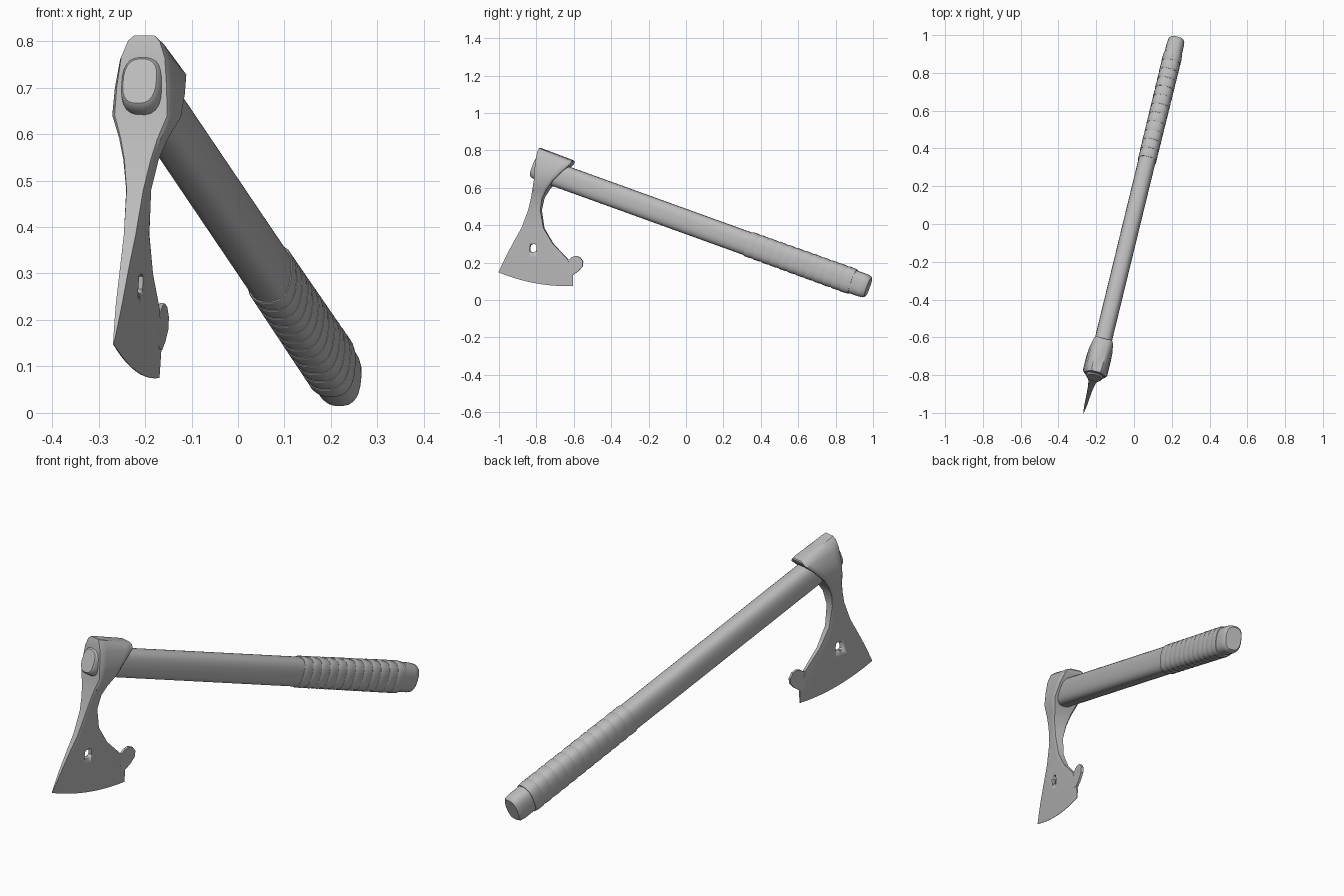
import bpy, bmesh, math
from mathutils import Matrix, Vector

cube = bpy.data.objects.get("Cube")
if cube:
    bpy.data.objects.remove(cube, do_unlink=True)

grey = bpy.data.materials.new("plain grey")
grey.use_nodes = True
grey.diffuse_color = (0.5, 0.5, 0.5, 1)
grey.node_tree.nodes["Principled BSDF"].inputs["Base Color"].default_value = (0.5, 0.5, 0.5, 1)

# Pose: the flat side plan of the axe is turned about the vertical
POSE = Matrix(((0.97, 0.25, 0.017, -0.02), (-0.2425, 1, 0, 0), (-0.017, 0, 1, 0), (0, 0, 0, 1)))
TILT = math.atan(0.361)
AXIS = Vector((0, math.cos(TILT), -math.sin(TILT)))
UP = Vector((0, math.sin(TILT), math.cos(TILT)))
MIDDLE = Vector((0, 0, 0.42))


def finish(name, bm, angle=35):
    bmesh.ops.recalc_face_normals(bm, faces=bm.faces)
    mesh = bpy.data.meshes.new(name)
    bm.to_mesh(mesh)
    bm.free()
    mesh.transform(POSE)
    mesh.materials.append(grey)
    obj = bpy.data.objects.new(name, mesh)
    bpy.context.collection.objects.link(obj)
    bpy.ops.object.select_all(action="DESELECT")
    obj.select_set(True)
    bpy.context.view_layer.objects.active = obj
    bpy.ops.object.shade_smooth_by_angle(angle=math.radians(angle))
    return obj


def loft(bm, loops):
    """Skin a list of closed point loops and cap both ends."""
    rings = [[bm.verts.new(p) for p in loop] for loop in loops]
    n = len(rings[0])
    for a, b in zip(rings, rings[1:]):
        for i in range(n):
            j = (i + 1) % n
            bm.faces.new((a[i], a[j], b[j], b[i]))
    bm.faces.new(rings[0])
    bm.faces.new(rings[-1])


def section(s, scale, sides=24, power=0.75):
    """Rounded rectangular cross-section at distance s along the handle."""
    loop = []
    for i in range(sides):
        a = math.tau * (i + 0.5) / sides
        c, d = math.cos(a), math.sin(a)
        u = math.copysign(abs(c) ** power, c) * 0.046 * scale
        v = math.copysign(abs(d) ** power, d) * 0.0635 * scale
        loop.append(MIDDLE + AXIS * s + UP * v + Vector((u, 0, 0)))
    return loop


def plate(bm, outline, half):
    """Flat plate from a side outline."""
    loft(bm, [[Vector((x, y, z)) for y, z in outline] for x in (-half, half)])


# Handle with chamfered ends
bm = bmesh.new()
loft(bm, [section(s, k) for s, k in
          ((-0.866, 0.8), (-0.858, 0.92), (-0.835, 1), (1.005, 1), (1.027, 0.95), (1.036, 0.82))])
finish("handle", bm)

# Grip wrapped in overlapping bands
bm = bmesh.new()
BANDS, STEP = 12, 0.0495
for i in range(BANDS):
    s = 0.356 + i * STEP
    k = 1.07 + 0.04 * i / BANDS
    loft(bm, [section(s, k - 0.03), section(s + 0.004, k), section(s + STEP * 0.6, k),
              section(s + STEP, k - 0.045)])
finish("grip_wrap", bm, 25)

# Head: rows of front point, back point, half thickness and downward sag
ROWS = (
    ((-0.78, 0.812), (-0.606, 0.746), 0.026, 0),
    ((-0.785, 0.80), (-0.604, 0.740), 0.040, 0),
    ((-0.79, 0.765), (-0.61, 0.725), 0.055, 0),
    ((-0.797, 0.70), (-0.655, 0.685), 0.063, 0),
    ((-0.80, 0.64), (-0.70, 0.638), 0.066, 0),
    ((-0.812, 0.59), (-0.737, 0.59), 0.046, 0),
    ((-0.822, 0.545), (-0.763, 0.545), 0.033, 0),
    ((-0.84, 0.48), (-0.775, 0.48), 0.021, 0),
    ((-0.877, 0.385), (-0.76, 0.385), 0.015, 0),
    ((-0.92, 0.31), (-0.71, 0.30), 0.011, 0),
    ((-0.96, 0.235), (-0.635, 0.222), 0.008, 0),
    ((-0.98, 0.195), (-0.604, 0.145), 0.005, 0.01),
    ((-1.003, 0.148), (-0.604, 0.075), 0.001, 0.022),
)
COLUMNS = 10
loops = []
for front, back, half, sag in ROWS:
    side = []
    for i in range(COLUMNS + 1):
        u = i / COLUMNS
        p = Vector(front).lerp(Vector(back), u)
        edge = 0.88 if i in (0, COLUMNS) else 1
        side.append((half * edge, p.x, p.y - sag * 4 * u * (1 - u)))
    loops.append([Vector(p) for p in side] + [Vector((-x, y, z)) for x, y, z in reversed(side)])
bm = bmesh.new()
loft(bm, loops)
head = finish("axe_head", bm)

# Small window cut through the blade
bm = bmesh.new()
plate(bm, [(-0.834, 0.262), (-0.826, 0.256), (-0.802, 0.259), (-0.796, 0.267),
           (-0.798, 0.294), (-0.806, 0.299), (-0.824, 0.298), (-0.832, 0.291)], 0.1)
cutter = finish("window_cutter", bm)
cutter.hide_render = True
cut = head.modifiers.new("window", "BOOLEAN")
cut.operation, cut.object, cut.solver = "DIFFERENCE", cutter, "EXACT"
bpy.context.view_layer.objects.active = head
bpy.ops.object.modifier_apply(modifier=cut.name)
bpy.data.objects.remove(cutter, do_unlink=True)

# Rounded barb behind the blade
bm = bmesh.new()
plate(bm, [(-0.64, 0.215), (-0.622, 0.218), (-0.61, 0.229), (-0.588, 0.236), (-0.565, 0.228),
           (-0.55, 0.206), (-0.553, 0.18), (-0.575, 0.155), (-0.603, 0.135), (-0.63, 0.14)], 0.0055)
finish("blade_barb", bm)
